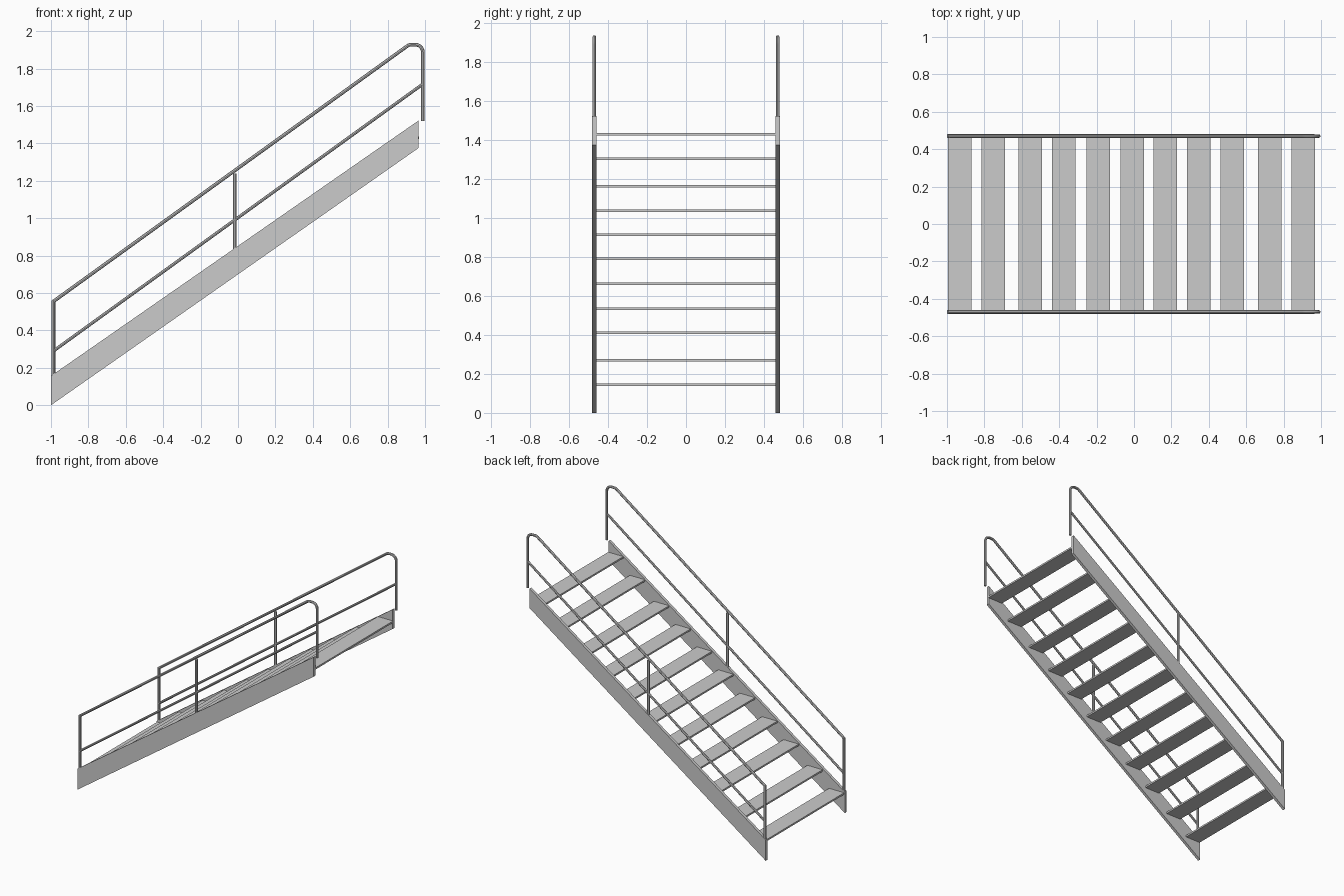
import bpy, bmesh, math

if "Cube" in bpy.data.objects:
    bpy.data.objects.remove(bpy.data.objects["Cube"])

def prism(name, profile, y0, y1):
    """Extrude an x-z outline between two y positions."""
    bm = bmesh.new()
    face = bm.faces.new([bm.verts.new((x, y0, z)) for x, z in profile])
    ext = bmesh.ops.extrude_face_region(bm, geom=[face])
    for v in ext["geom"]:
        if isinstance(v, bmesh.types.BMVert):
            v.co.y = y1
    bmesh.ops.recalc_face_normals(bm, faces=bm.faces)
    me = bpy.data.meshes.new(name)
    bm.to_mesh(me)
    bm.free()
    ob = bpy.data.objects.new(name, me)
    bpy.context.collection.objects.link(ob)
    return ob

def tube(name, path, y, radius):
    """Round capped tube along an x-z path, converted to mesh."""
    cu = bpy.data.curves.new(name, 'CURVE')
    cu.dimensions = '3D'
    cu.bevel_depth = radius
    cu.bevel_resolution = 2
    cu.use_fill_caps = True
    sp = cu.splines.new('POLY')
    sp.points.add(len(path) - 1)
    for p, (x, z) in zip(sp.points, path):
        p.co = (x, y, z, 1)
    ob = bpy.data.objects.new(name, cu)
    bpy.context.collection.objects.link(ob)
    bpy.ops.object.select_all(action='DESELECT')
    ob.select_set(True)
    bpy.context.view_layer.objects.active = ob
    bpy.ops.object.convert(target='MESH')
    bpy.ops.object.shade_smooth_by_angle(angle=math.radians(40))

# Top rail path: straight slope, rounded bend, then down to the stringer end
def bend(cx, cz, r, a0, a1, n=8):
    return [(cx + r * math.cos(math.radians(a0 + (a1 - a0) * i / n)),
             cz + r * math.sin(math.radians(a0 + (a1 - a0) * i / n))) for i in range(n + 1)]

top_path = ([(-0.987, 0.555)] + bend(0.928, 1.888, 0.040, 125, 90, 3)
            + bend(0.948, 1.888, 0.040, 90, 0, 6) + [(0.988, 1.52)])

for side, s in (("left", 1), ("right", -1)):
    # Sloping stringer plate
    prism("stringer_" + side, [(-1, 0), (0.965, 1.375), (0.965, 1.522), (-1, 0.157)],
          s * 0.459, s * 0.481)
    # Handrail, middle rail and posts
    y = s * 0.47
    tube("handrail_" + side, top_path, y, 0.0095)
    tube("mid_rail_" + side, [(-0.987, 0.29), (0.988, 1.717)], y, 0.0085)
    tube("lower_post_" + side, [(-0.987, 0.155), (-0.987, 0.56)], y, 0.010)
    tube("middle_post_" + side, [(-0.017, 0.835), (-0.017, 1.24)], y, 0.010)

# Treads: (front edge x, centre z)
treads = [(-0.995, 0.145), (-0.815, 0.27), (-0.617, 0.41), (-0.438, 0.535),
          (-0.253, 0.662), (-0.073, 0.79), (0.105, 0.915), (0.283, 1.036),
          (0.463, 1.162), (0.662, 1.304), (0.843, 1.43)]
for i, (x, z) in enumerate(treads):
    h = 0.0065
    prism(f"tread_{i + 1}", [(x, z - h), (x + 0.126, z - h), (x + 0.126, z + h), (x, z + h)],
          -0.46, 0.46)
